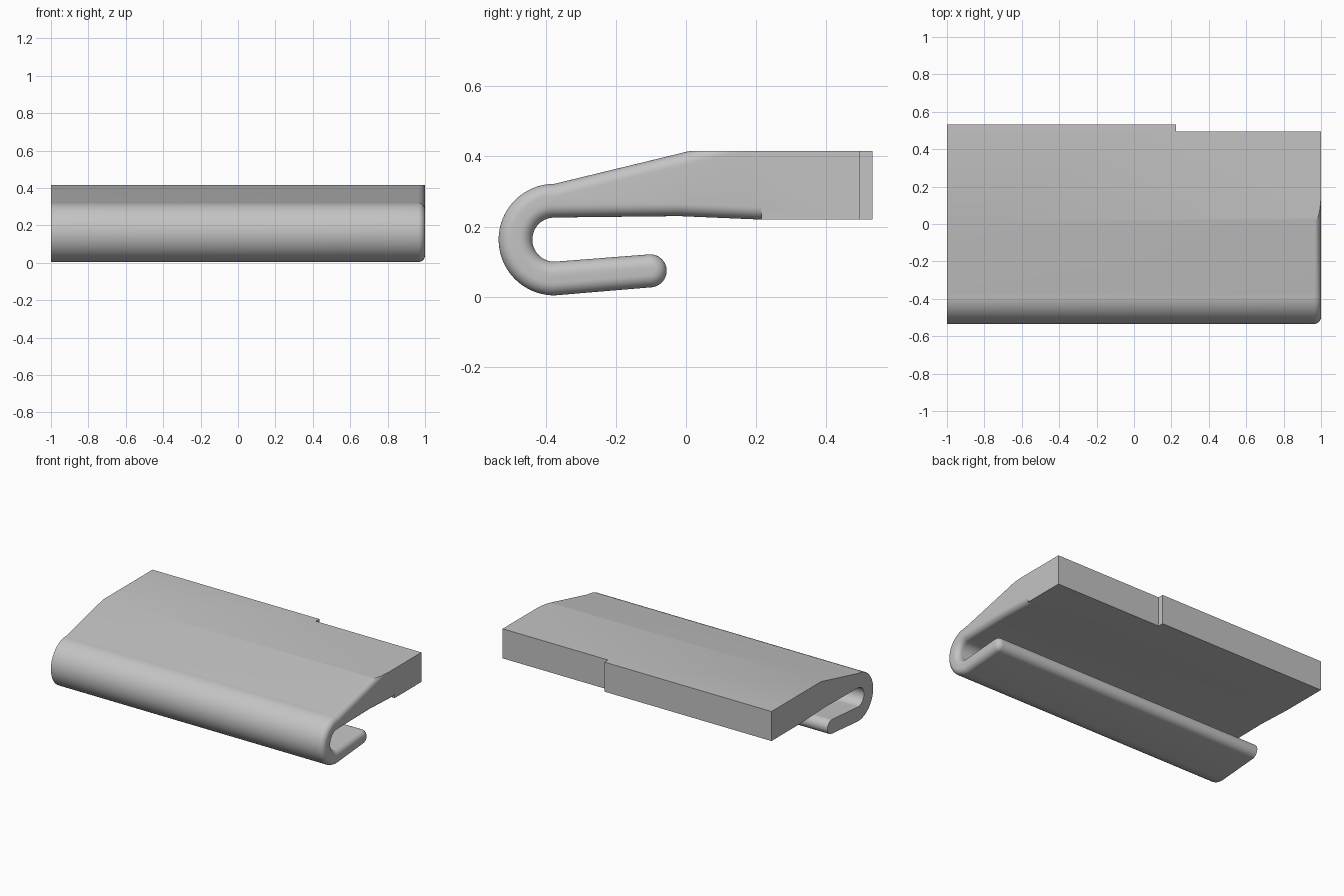
import bpy, bmesh, math
from mathutils import Vector

cube = bpy.data.objects.get("Cube")
if cube:
    bpy.data.objects.remove(cube, do_unlink=True)

TOP, UNDER, JOIN, BACK = 0.416, 0.22, 0.215, 0.532
FILLET = 0.036

grey = bpy.data.materials.new("plain grey")
grey.use_nodes = True
grey.diffuse_color = (0.55, 0.55, 0.55, 1)
grey.node_tree.nodes["Principled BSDF"].inputs["Base Color"].default_value = grey.diffuse_color


def arc(cy, cz, r, start, end, n):
    angles = [math.radians(start + (end - start) * i / n) for i in range(n + 1)]
    return [Vector((cy + r * math.cos(a), cz + r * math.sin(a))) for a in angles]


def inset_directions(points):
    """Mitred inward direction per point; the back edge stays in its plane."""
    result = []
    for i, p in enumerate(points):
        before, after = p - points[i - 1], points[(i + 1) % len(points)] - p
        n1, n2 = [Vector((-d.y, d.x)).normalized() for d in (before, after)]
        if p.x >= JOIN - 1e-6:
            n = n1 if abs(n1.y) > abs(n2.y) else n2
            result.append(Vector((0, 1 / n.y)))
        else:
            result.append((n1 + n2) / (1 + n1.dot(n2)))
    return result


def loft(bm, rings):
    """Skin between closed rings and cap both ends."""
    loops = [[bm.verts.new(co) for co in ring] for ring in rings]
    for a, b in zip(loops, loops[1:]):
        for i in range(len(a)):
            bm.faces.new((a[i - 1], a[i], b[i], b[i - 1]))
    bm.faces.new(loops[0][::-1])
    bm.faces.new(loops[-1])


def make_object(name, bm):
    bmesh.ops.recalc_face_normals(bm, faces=bm.faces)
    mesh = bpy.data.meshes.new(name)
    bm.to_mesh(mesh)
    bm.free()
    mesh.materials.append(grey)
    obj = bpy.data.objects.new(name, mesh)
    bpy.context.collection.objects.link(obj)
    return obj


# Hook section: lip tip, inner bend, underside, sloping top, outer bend
profile = arc(-0.102, 0.074, 0.047, -85, 95, 20)
profile += arc(-0.375, 0.163, 0.063, 270, 90, 28)
profile += [Vector(p) for p in ((-0.02, 0.23), (JOIN, UNDER), (JOIN, 0.465))]
profile += arc(-0.375, 0.163, 0.159, 90, 270, 40)
inward = inset_directions(profile)

# Hook body, with a rounded edge at the left end only
rings = [[(-1, p.x, p.y) for p in profile]]
for step in range(9):
    a = math.pi / 2 * step / 8
    x = 1 - FILLET + FILLET * math.sin(a)
    inset = FILLET * (1 - math.cos(a))
    rings.append([(x, *(p + d * inset)) for p, d in zip(profile, inward)])
bm = bmesh.new()
loft(bm, rings)

# Flat top sliced across the slope
cut = bmesh.ops.bisect_plane(bm, geom=bm.verts[:] + bm.edges[:] + bm.faces[:],
                             plane_co=(0, 0, TOP), plane_no=(0, 0, 1), clear_outer=True)
rim = [e for e in cut["geom_cut"] if isinstance(e, bmesh.types.BMEdge)]
bmesh.ops.edgeloop_fill(bm, edges=rim)
hook = make_object("hooked_rail", bm)

# Square back block with a shallow step
outline = [(-1, JOIN), (1, JOIN), (1, 0.495), (0.225, 0.495), (0.225, BACK), (-1, BACK)]
bm = bmesh.new()
loft(bm, [[(x, y, z) for x, y in outline] for z in (UNDER, TOP)])
block = make_object("back_block", bm)
block.hide_render = True

# Join both into one solid
union = hook.modifiers.new("join block", "BOOLEAN")
union.operation = "UNION"
union.solver = "EXACT"
union.object = block
bpy.context.view_layer.objects.active = hook
hook.select_set(True)
bpy.ops.object.modifier_apply(modifier=union.name)
bpy.data.objects.remove(block, do_unlink=True)

# Tidy flat faces and shade
bm = bmesh.new()
bm.from_mesh(hook.data)
bmesh.ops.remove_doubles(bm, verts=bm.verts, dist=0.0001)
bmesh.ops.dissolve_limit(bm, angle_limit=0.002, verts=bm.verts, edges=bm.edges)
bm.to_mesh(hook.data)
bm.free()
bpy.ops.object.shade_smooth_by_angle(angle=math.radians(20))
